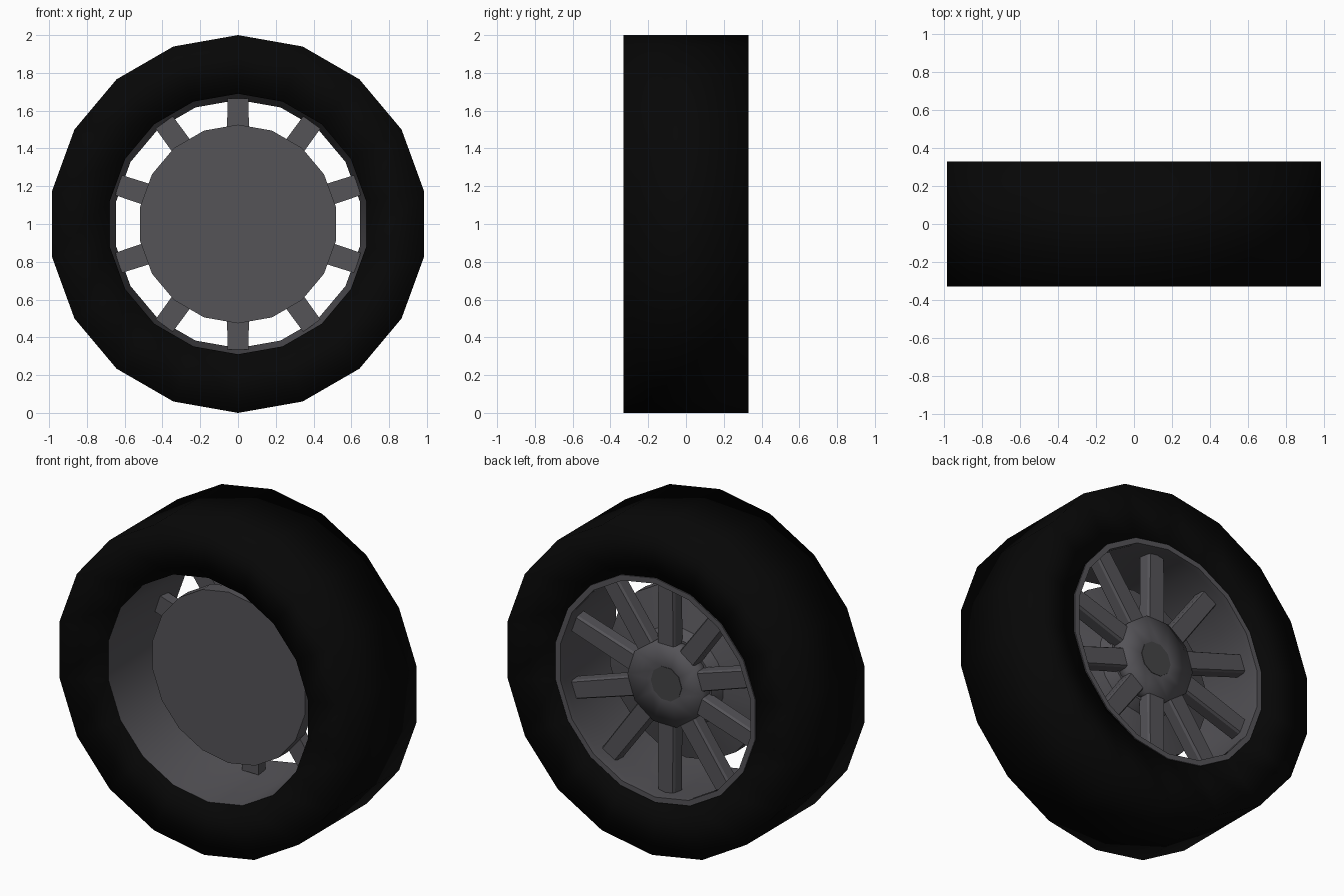
import bpy, bmesh, math

if "Cube" in bpy.data.objects:
    bpy.data.objects.remove(bpy.data.objects["Cube"])

def material(name, rgb):
    m = bpy.data.materials.new(name)
    m.diffuse_color = (*rgb, 1)
    m.use_nodes = True
    m.node_tree.nodes["Principled BSDF"].inputs["Base Color"].default_value = m.diffuse_color
    return m

RUBBER = material("rubber", (0.002, 0.002, 0.002))
METAL = material("dark_metal", (0.09, 0.087, 0.097))
CAP = material("cap_metal", (0.06, 0.06, 0.063))
CZ = 1.0  # axle height

def finish(name, bm, mat, angle=None):
    bmesh.ops.remove_doubles(bm, verts=bm.verts, dist=1e-5)
    bmesh.ops.recalc_face_normals(bm, faces=bm.faces)
    me = bpy.data.meshes.new(name)
    bm.to_mesh(me)
    bm.free()
    ob = bpy.data.objects.new(name, me)
    bpy.context.collection.objects.link(ob)
    me.materials.append(mat)
    if angle is not None:
        bpy.ops.object.select_all(action='DESELECT')
        ob.select_set(True)
        bpy.context.view_layer.objects.active = ob
        bpy.ops.object.shade_smooth_by_angle(angle=math.radians(angle))
    return ob

def lathe(name, profile, mat, sides=18, closed=True, phase=0.0, angle=40):
    """Spin a (radius, y) profile about the axle; open profiles get flat caps."""
    bm = bmesh.new()
    rings = []
    for i in range(sides):
        a = math.pi / 2 + phase + 2 * math.pi * i / sides
        rings.append([bm.verts.new((r * math.cos(a), y, CZ + r * math.sin(a)))
                      for r, y in profile])
    n = len(profile)
    for i in range(sides):
        p, q = rings[i], rings[(i + 1) % sides]
        for j in range(n if closed else n - 1):
            k = (j + 1) % n
            bm.faces.new((p[j], p[k], q[k], q[j]))
    if not closed:
        bm.faces.new([r[0] for r in rings])
        bm.faces.new([r[-1] for r in rings])
    return finish(name, bm, mat, angle)

# Tyre: ring with slightly dished, softly shaded side walls
lathe("tyre", [(0.69, -0.29), (1.0, -0.33), (1.0, 0.33), (0.69, 0.29)],
      RUBBER, angle=180)

# Rim barrel with a narrow lip on the back
lathe("rim_barrel", [(0.69, -0.29), (0.678, 0.10), (0.657, 0.26), (0.657, 0.297),
                     (0.69, 0.297)], METAL)

# Brake drum behind the spokes
lathe("brake_drum", [(0.526, -0.09), (0.526, 0.0), (0.30, 0.06), (0.27, 0.13)],
      METAL, closed=False)

# Ten-sided hub with softly shaded shoulder and a separate centre cap
lathe("hub", [(0.255, 0.10), (0.257, 0.203), (0.105, 0.19)], METAL,
      sides=10, closed=False, phase=math.pi / 10, angle=120)
lathe("hub_cap", [(0.105, 0.17), (0.105, 0.193)], CAP,
      sides=10, closed=False, phase=math.pi / 10, angle=40)

# Ten box spokes with lightly chamfered back edges
bm = bmesh.new()
for i in range(10):
    a = math.pi / 2 + 2 * math.pi * i / 10
    c, s = math.cos(a), math.sin(a)
    loops = []
    for r, h in ((0.22, 0.06), (0.665, 0.056)):
        section = [(-h, 0.12), (h, 0.12), (h, 0.185),
                   (h - 0.008, 0.2), (0.008 - h, 0.2), (-h, 0.185)]
        loops.append([bm.verts.new((r * c - w * s, y, CZ + r * s + w * c))
                      for w, y in section])
    p, q = loops
    for j in range(6):
        k = (j + 1) % 6
        bm.faces.new((p[j], p[k], q[k], q[j]))
    bm.faces.new(p)
    bm.faces.new(q)
finish("spokes", bm, METAL)
